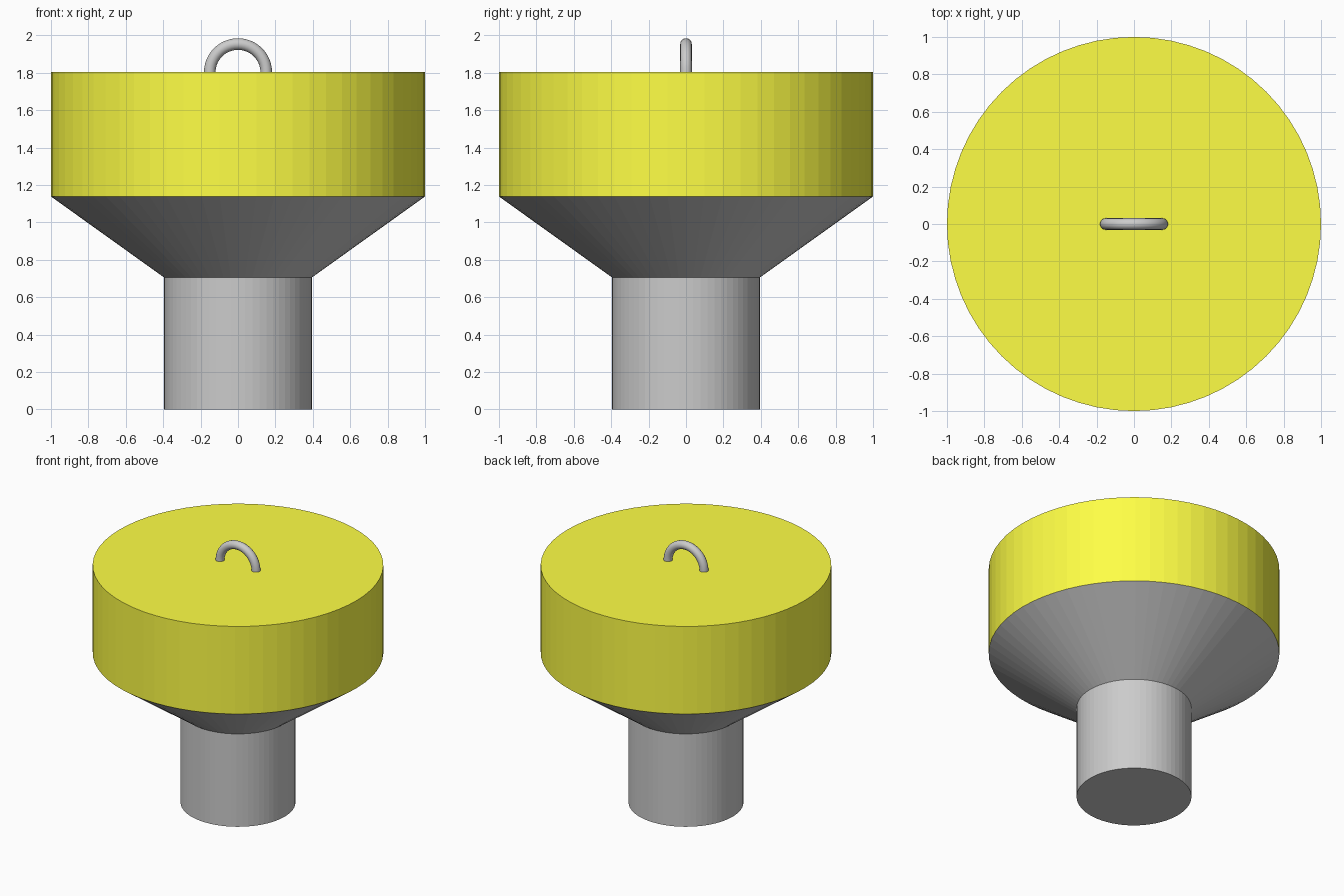
import bpy, bmesh
from math import pi, cos, sin
from mathutils import Matrix

if "Cube" in bpy.data.objects:
    bpy.data.objects.remove(bpy.data.objects["Cube"])

SIDES = 64


def add_object(name, bm):
    bmesh.ops.recalc_face_normals(bm, faces=bm.faces)
    mesh = bpy.data.meshes.new(name)
    bm.to_mesh(mesh)
    bm.free()
    obj = bpy.data.objects.new(name, mesh)
    bpy.context.collection.objects.link(obj)
    return obj


def add_frustum(name, r_bottom, r_top, z0, z1):
    bm = bmesh.new()
    bmesh.ops.create_cone(bm, cap_ends=True, segments=SIDES,
                          radius1=r_bottom, radius2=r_top, depth=z1 - z0,
                          matrix=Matrix.Translation((0, 0, (z0 + z1) / 2)))
    return add_object(name, bm)


def add_half_ring(name, major, minor, z, steps=24, sides=16):
    bm = bmesh.new()
    rings = []
    for i in range(steps + 1):
        a = pi * i / steps
        ring = []
        for j in range(sides):
            b = 2 * pi * j / sides
            r = major + minor * cos(b)
            ring.append(bm.verts.new((r * cos(a), minor * sin(b), z + r * sin(a))))
        rings.append(ring)
    for p, q in zip(rings, rings[1:]):
        for j in range(sides):
            k = (j + 1) % sides
            bm.faces.new((p[j], p[k], q[k], q[j])).smooth = True
    # close the two feet
    bm.faces.new(rings[0])
    bm.faces.new(rings[-1])
    return add_object(name, bm)


# Grey stem and flared underside
add_frustum("stem", 0.395, 0.395, 0.0, 0.705)
add_frustum("flared_underside", 0.395, 1.0, 0.705, 1.138)

# Yellow float drum
yellow = bpy.data.materials.new("yellow")
yellow.diffuse_color = (1.0, 1.0, 0.06, 1.0)
yellow.use_nodes = True
yellow.node_tree.nodes["Principled BSDF"].inputs["Base Color"].default_value = yellow.diffuse_color
drum = add_frustum("drum", 1.0, 1.0, 1.138, 1.803)
drum.data.materials.append(yellow)

# Lifting loop on top
add_half_ring("lifting_loop", 0.151, 0.031, 1.802)
